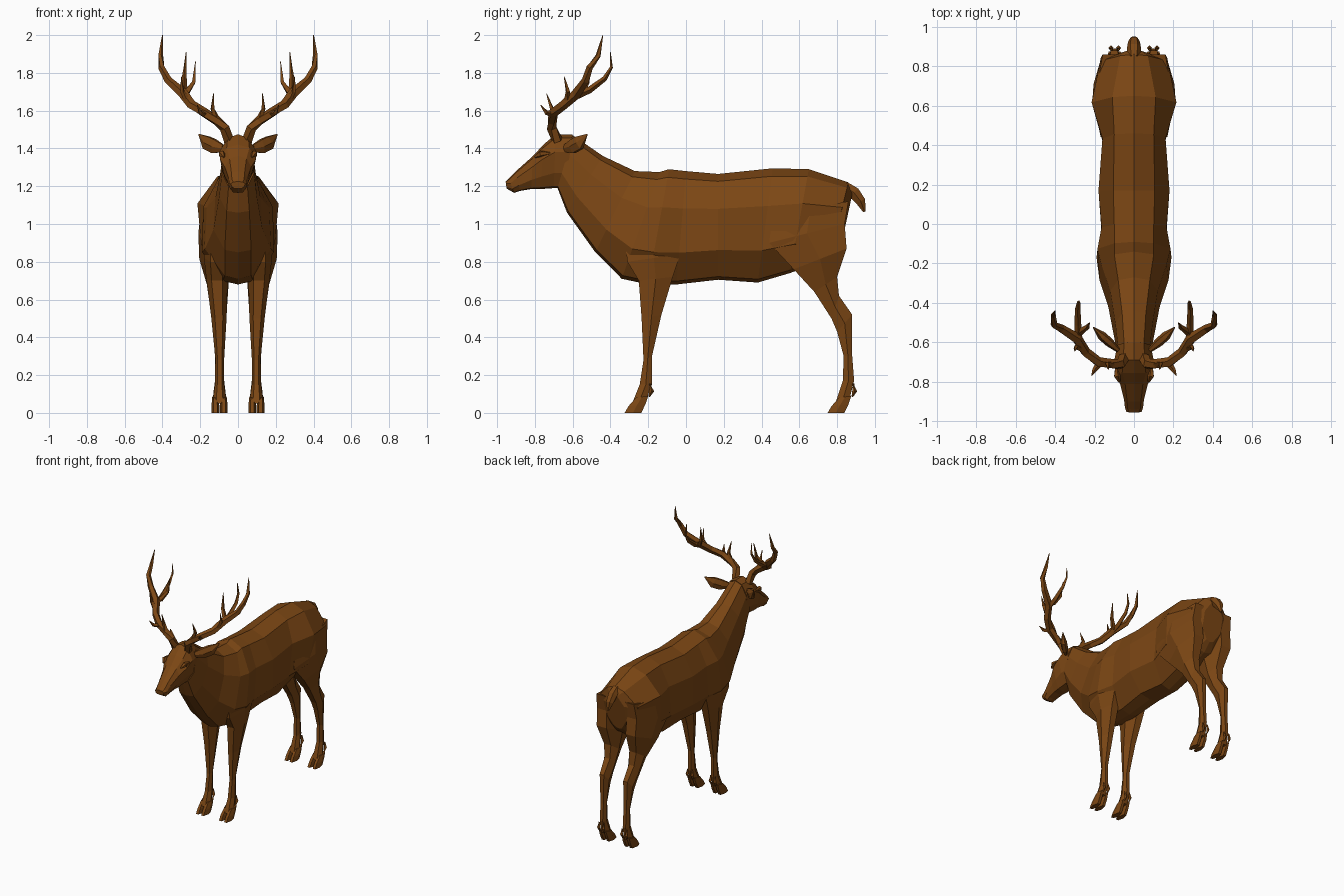
import bpy, bmesh
from math import cos, sin, tau
from mathutils import Vector

brown = bpy.data.materials.new("brown_coat")
brown.diffuse_color = (0.20, 0.062, 0.007, 1)


def build(name, lofts, mirror=False):
    """Make one object from a list of lofts, each a list of equal-sized rings."""
    bm = bmesh.new()
    for rings in lofts:
        vs = [[bm.verts.new(p) for p in r] for r in rings]
        n = len(vs[0])
        for a, b in zip(vs, vs[1:]):
            for i in range(n):
                j = (i + 1) % n
                bm.faces.new((a[i], a[j], b[j], b[i]))
        bm.faces.new(vs[0][::-1])
        bm.faces.new(vs[-1])
    bmesh.ops.recalc_face_normals(bm, faces=bm.faces)
    me = bpy.data.meshes.new(name)
    bm.to_mesh(me)
    bm.free()
    me.materials.append(brown)
    ob = bpy.data.objects.new(name, me)
    bpy.context.collection.objects.link(ob)
    if mirror:
        ob.modifiers.new("mirror", 'MIRROR').use_clip = False
    return ob


def body_ring(yt, zt, yb, zb, widths, steps=(0.07, 0.33, 0.72, 0.97)):
    """Symmetric ten-sided section between a top and a bottom point."""
    top, bot = Vector((0, yt, zt)), Vector((0, yb, zb))
    half = [top.lerp(bot, t) + Vector((w, 0, 0)) for t, w in zip(steps, widths)]
    other = [Vector((-p.x, p.y, p.z)) for p in reversed(half)]
    return [top] + half + [bot] + other


def leg_ring(zf, yf, zb, yb, xi, xo):
    """Six-sided leg section from front edge to back edge."""
    w, zm, ym = xo - xi, (zf + zb) / 2, (yf + yb) / 2
    a, b = xi + 0.25 * w, xo - 0.25 * w
    return [(a, yf, zf), (b, yf, zf), (xo, ym, zm), (b, yb, zb), (a, yb, zb), (xi, ym, zm)]


def tube(path, radii, sides=5, flat=1.0):
    """Tapering tube along a path."""
    pts, rings = [Vector(p) for p in path], []
    for i, (p, r) in enumerate(zip(pts, radii)):
        d = pts[min(i + 1, len(pts) - 1)] - pts[max(i - 1, 0)]
        q = d.to_track_quat('Z', 'Y')
        rings.append([p + q @ Vector((r * flat * cos(tau * k / sides), r * sin(tau * k / sides), 0))
                      for k in range(sides)])
    return rings


# Torso and neck
build("body", [[body_ring(*r) for r in (
    (-0.60, 1.47, -0.68, 1.19, (.05, .08, .085, .05)),
    (-0.44, 1.36, -0.63, 1.06, (.06, .095, .10, .06)),
    (-0.27, 1.28, -0.48, 0.85, (.08, .12, .13, .07)),
    (-0.14, 1.275, -0.34, 0.71, (.10, .165, .175, .07)),
    (-0.09, 1.29, -0.20, 0.68, (.10, .185, .19, .08)),
    (0.00, 1.28, -0.05, 0.68, (.10, .165, .165, .07)),
    (0.17, 1.265, 0.17, 0.705, (.105, .18, .18, .08)),
    (0.46, 1.295, 0.38, 0.69, (.10, .16, .155, .07)),
    (0.65, 1.29, 0.55, 0.74, (.11, .215, .195, .07)),
    (0.86, 1.22, 0.76, 0.82, (.07, .17, .16, .06)),
    (0.885, 1.18, 0.82, 0.88, (.03, .08, .08, .03)))]])

# Head
build("head", [[body_ring(*r) for r in (
    (-0.60, 1.475, -0.64, 1.19, (.05, .085, .08, .05)),
    (-0.69, 1.475, -0.70, 1.19, (.055, .10, .08, .04)),
    (-0.755, 1.42, -0.77, 1.185, (.06, .095, .07, .04)),
    (-0.81, 1.36, -0.82, 1.185, (.045, .07, .06, .035)),
    (-0.90, 1.28, -0.88, 1.175, (.035, .05, .05, .03)),
    (-0.94, 1.24, -0.91, 1.165, (.032, .046, .042, .025)),
    (-0.955, 1.225, -0.95, 1.188, (.025, .038, .033, .02)))]])

# Brow ridges above the eyes
build("brow", [tube([(.075, -.80, 1.355), (.086, -.77, 1.372), (.09, -.72, 1.375)],
                    (.006, .018, .006))], mirror=True)

# Ears
build("ear", [tube([(.08, -.64, 1.40), (.125, -.60, 1.41), (.165, -.565, 1.43), (.208, -.522, 1.475)],
                   (.022, .042, .042, .003), sides=6, flat=0.55)], mirror=True)

# Antlers: main beam and tines
antler = [tube([(.05, -.68, 1.44), (.07, -.71, 1.51), (.11, -.71, 1.545), (.18, -.70, 1.59),
                (.245, -.65, 1.63), (.29, -.58, 1.69), (.37, -.53, 1.76), (.405, -.51, 1.83),
                (.41, -.465, 1.89), (.40, -.44, 2.0)],
               (.03, .028, .026, .026, .026, .028, .022, .018, .014, .002))]
for path, r in (
        ([(.28, -.60, 1.67), (.285, -.51, 1.71), (.285, -.43, 1.77), (.28, -.395, 1.83), (.275, -.40, 1.91)], .02),
        ([(.275, -.55, 1.69), (.235, -.52, 1.75), (.225, -.50, 1.86)], .018),
        ([(.265, -.63, 1.65), (.295, -.625, 1.70), (.30, -.645, 1.78)], .018),
        ([(.11, -.71, 1.55), (.135, -.71, 1.61), (.13, -.738, 1.69)], .018),
        ([(.17, -.70, 1.58), (.20, -.74, 1.59), (.215, -.77, 1.63)], .018)):
    n = len(path) - 1
    antler.append(tube(path, [r * (1 - 0.9 * (i / n) ** 1.5) for i in range(n + 1)], sides=4))
build("antler", antler, mirror=True)

# Tail
build("tail", [tube([(0, .84, 1.20), (0, .89, 1.165), (0, .925, 1.12), (0, .945, 1.065)],
                    (.03, .036, .03, .008), sides=6)])

# Front and hind legs
build("front_leg", [[leg_ring(*r) for r in (
    (.95, -.33, .95, -.05, .05, .175),
    (.80, -.31, .84, -.03, .045, .18),
    (.70, -.25, .72, -.07, .055, .168),
    (.50, -.235, .52, -.13, .06, .142),
    (.28, -.225, .30, -.18, .073, .12),
    (.15, -.245, .15, -.18, .073, .122),
    (.05, -.285, .07, -.21, .06, .135))]], mirror=True)
build("hind_leg", [[leg_ring(*r) for r in (
    (1.05, .46, 1.12, .86, .05, .195),
    (.90, .44, 1.0, .84, .045, .21),
    (.76, .57, .87, .85, .04, .205),
    (.64, .68, .72, .80, .05, .165),
    (.50, .77, .62, .81, .058, .148),
    (.43, .80, .52, .88, .065, .135),
    (.30, .835, .30, .88, .073, .122),
    (.17, .83, .17, .89, .073, .122),
    (.05, .79, .07, .865, .06, .135))]], mirror=True)

# Cloven hooves and dewclaws
for name, y in (("front_hoof", 0.0), ("hind_hoof", 1.075)):
    parts = []
    for xi, xo, xd in ((.055, .096, .078), (.099, .14, .117)):
        parts.append([leg_ring(.08, y - .265, .09, y - .20, xi + .005, xo - .003),
                      leg_ring(.035, y - .305, .045, y - .215, xi, xo),
                      leg_ring(0, y - .325, 0, y - .237, xi, xo)])
        parts.append(tube([(xd, y - .19, .155), (xd, y - .182, .115), (xd, y - .195, .085)],
                          (.006, .013, .004), sides=4))
    build(name, parts, mirror=True)
